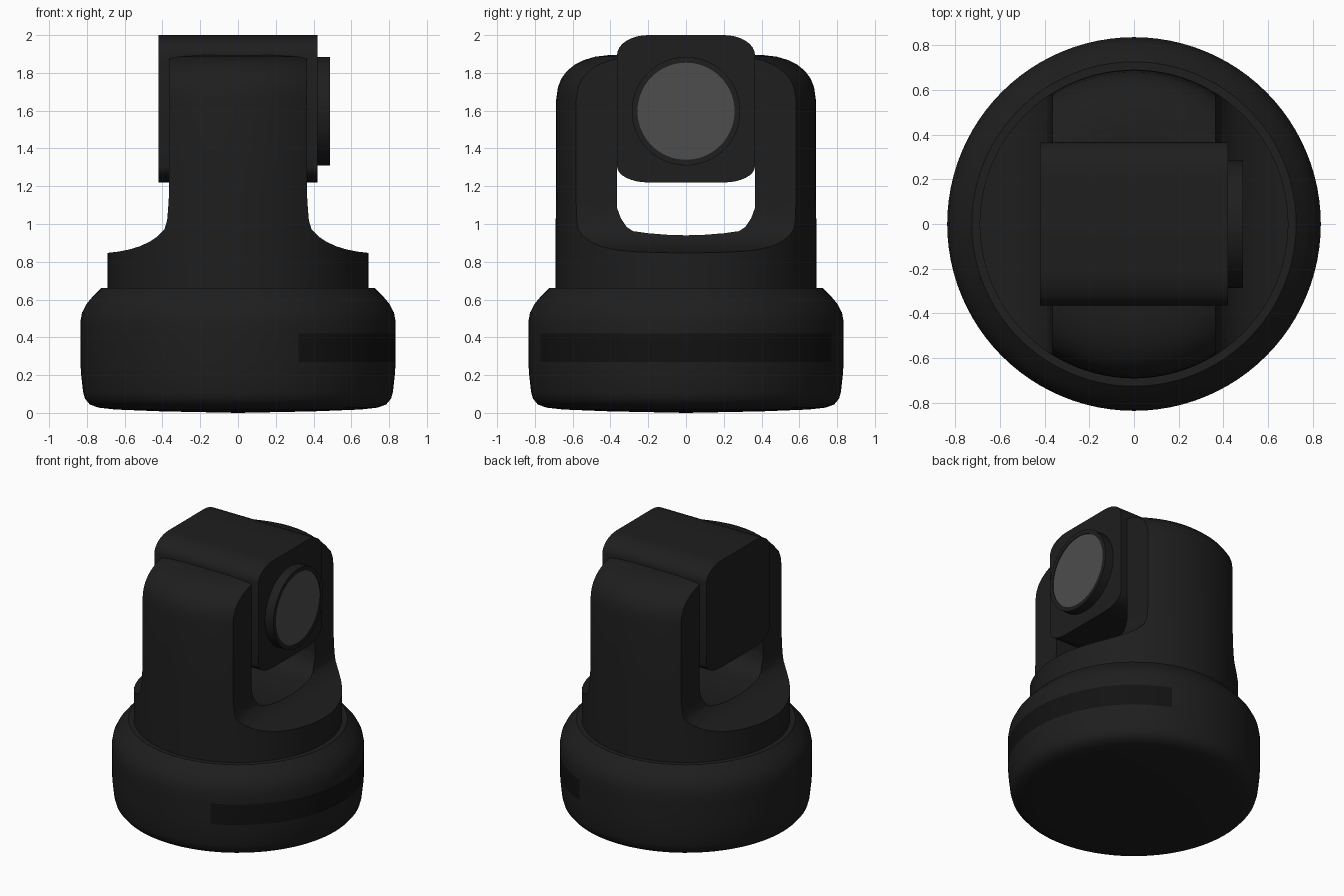
import bpy, bmesh, math
from mathutils import Matrix

if "Cube" in bpy.data.objects:
    bpy.data.objects.remove(bpy.data.objects["Cube"])


def material(name, v):
    m = bpy.data.materials.new(name)
    m.diffuse_color = (v, v, v, 1)
    m.use_nodes = True
    m.node_tree.nodes["Principled BSDF"].inputs["Base Color"].default_value = m.diffuse_color
    return m


BODY = material("black_plastic", 0.013)
DARK = material("dark_window", 0.006)
GLASS = material("lens_grey", 0.075)


def finish(name, bm, mat):
    bmesh.ops.recalc_face_normals(bm, faces=bm.faces[:])
    me = bpy.data.meshes.new(name)
    bm.to_mesh(me)
    bm.free()
    ob = bpy.data.objects.new(name, me)
    bpy.context.collection.objects.link(ob)
    me.materials.append(mat)
    return ob


def lathe(name, profile, mat, steps=96, matrix=Matrix()):
    """Revolve (radius, height) points around z."""
    bm = bmesh.new()
    vs = [bm.verts.new((r, 0, z)) for r, z in profile]
    es = [bm.edges.new(p) for p in zip(vs, vs[1:])]
    bmesh.ops.spin(bm, geom=vs + es, cent=(0, 0, 0), axis=(0, 0, 1),
                   angle=2 * math.pi, steps=steps)
    bmesh.ops.remove_doubles(bm, verts=bm.verts[:], dist=1e-5)
    bm.transform(matrix)
    return finish(name, bm, mat)


def prism(name, half, axis, depth, mat):
    """Mirror a half outline (u, z) and extrude it along x or y."""
    outline = half + [(-u, z) for u, z in reversed(half) if u > 1e-6]
    bm = bmesh.new()
    place = (lambda u, z: (-depth, u, z)) if axis == "x" else (lambda u, z: (u, -depth, z))
    f = bm.faces.new([bm.verts.new(place(u, z)) for u, z in outline])
    ext = bmesh.ops.extrude_face_region(bm, geom=[f])["geom"]
    move = (2 * depth, 0, 0) if axis == "x" else (0, 2 * depth, 0)
    bmesh.ops.translate(bm, vec=move, verts=[v for v in ext if isinstance(v, bmesh.types.BMVert)])
    return finish(name, bm, mat)


def boolean(ob, cutter, op):
    mod = ob.modifiers.new(op, "BOOLEAN")
    mod.object, mod.operation, mod.solver = cutter, op, "EXACT"
    bpy.context.view_layer.objects.active = ob
    bpy.ops.object.modifier_apply(modifier=mod.name)
    bpy.data.objects.remove(cutter)


def quarter(cu, cz, a, b, start, n=8):
    return [(cu + a * math.cos(t), cz + b * math.sin(t))
            for t in (start + math.pi / 2 * i / n for i in range(n + 1))]


# Round base with a dark window strip around its right side
base = lathe("base", [(0, 0), (.4, .008), (.65, .018), (.74, .028), (.785, .045),
                      (.81, .075), (.82, .11), (.83, .2), (.835, .27), (.835, .42),
                      (.835, .48), (.826, .53), (.803, .575), (.77, .615),
                      (.725, .66), (0, .66)], BODY)
base.data.materials.append(DARK)
for p in base.data.polygons:
    c = p.center
    if .28 < c.z < .41 and abs(math.atan2(c.y, c.x)) < math.radians(67.5):
        p.material_index = 1

# Turning yoke: domed cylinder, flared waist seen from the front, slot seen from the side
yoke = lathe("yoke", [(0, .62), (.69, .62), (.69, 1.0), (.687, 1.2), (.687, 1.66),
                      (.678, 1.725), (.66, 1.77), (.63, 1.81), (.59, 1.843), (.54, 1.868),
                      (.48, 1.886), (.4, 1.895), (0, 1.897)], BODY)
waist = prism("waist_cutter", [(.75, .5), (.75, .846), (.69, .847), (.63, .854), (.575, .865),
                               (.52, .882), (.47, .905), (.425, .935), (.39, .97),
                               (.375, 1.02), (.367, 1.12), (.365, 1.2), (.365, 2.1)],
              "y", 1, BODY)
boolean(yoke, waist, "INTERSECT")
slot = prism("slot_cutter", [(0, .94), (.1, .943), (.2, .951), (.28, .962), (.315, .985),
                             (.345, 1.03), (.365, 1.085), (.365, 2.2)], "x", 1, BODY)
boolean(yoke, slot, "DIFFERENCE")

# Camera head: rounded block held between the arms
head = prism("camera_head", quarter(.2, 1.305, .165, .085, -math.pi / 2)
             + quarter(.2, 1.895, .165, .105, 0), "x", .42, BODY)

# Lens barrel and glass facing +x
to_x = Matrix.Translation((0, 0, 1.597)) @ Matrix.Rotation(math.pi / 2, 4, "Y")
barrel = lathe("lens_barrel", [(0, .40), (.287, .40), (.287, .487), (.257, .487),
                               (.257, .477), (0, .477)], BODY, 64, to_x)
glass = lathe("lens_glass", [(0, .47), (.257, .47), (.257, .482), (0, .482)],
              GLASS, 64, to_x)

# Smooth shading with crisp edges
bpy.ops.object.select_all(action="DESELECT")
for ob in (base, yoke, head, barrel, glass):
    ob.select_set(True)
bpy.context.view_layer.objects.active = base
bpy.ops.object.shade_smooth_by_angle(angle=math.radians(30))
